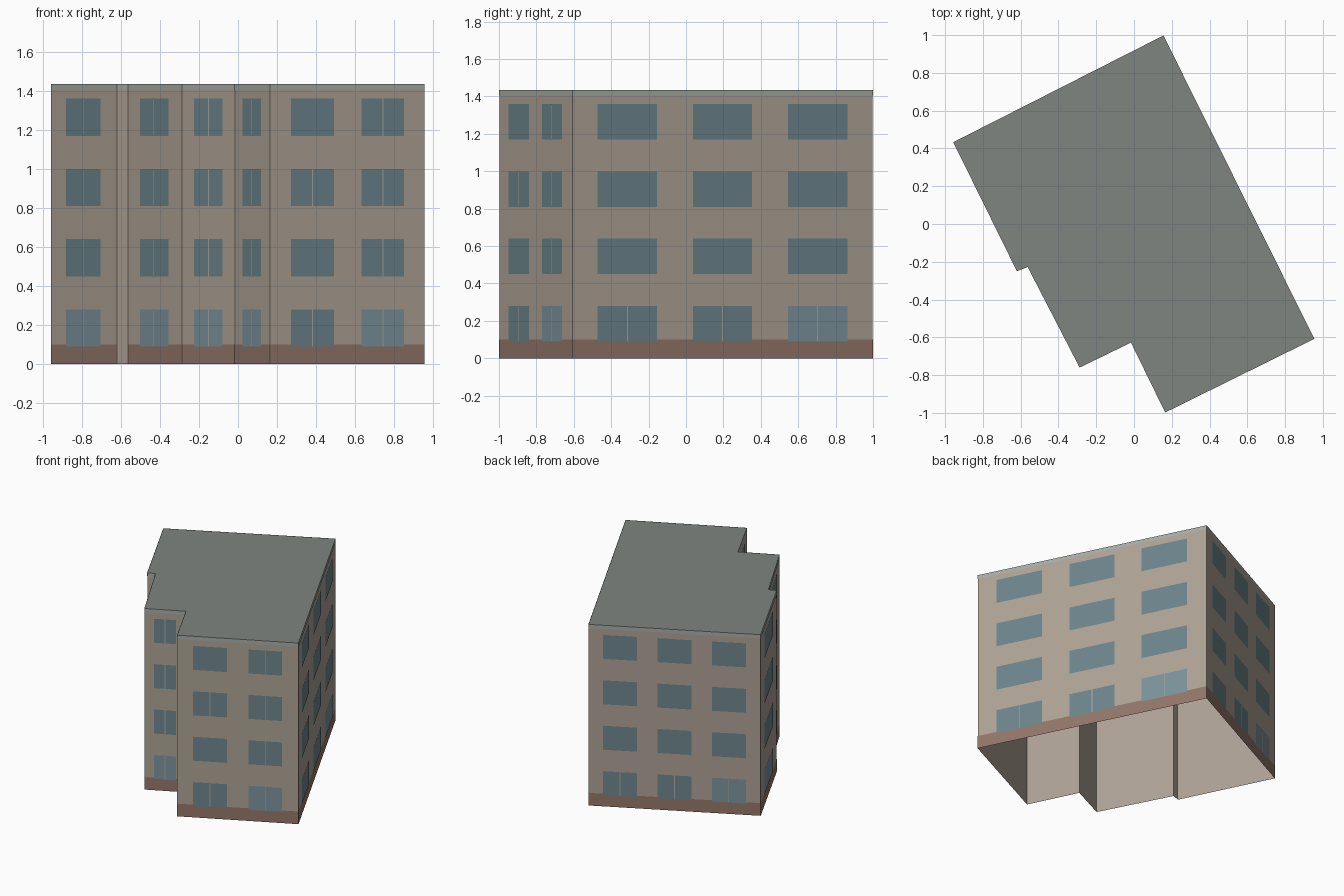
import bpy
from mathutils import Vector

if "Cube" in bpy.data.objects:
    bpy.data.objects.remove(bpy.data.objects["Cube"])

# Footprint, counter-clockwise seen from above
FOOT = [(-0.957, 0.433), (-0.62, -0.25), (-0.563, -0.228), (-0.288, -0.76),
        (-0.016, -0.628), (0.165, -0.998), (0.955, -0.608), (0.156, 0.998)]
TOP, TRIM, PLINTH = 1.435, 1.405, 0.10
WIN_Z, WIN_H, STOREY, FLOORS = 0.09, 0.19, 0.36, 4

# Window columns per wall, as fractions along it
ONE = [(0.23, 0.76)]
TWO = [(0.133, 0.411), (0.589, 0.867)]
THREE = [(0.083, 0.282), (0.401, 0.598), (0.717, 0.915)]
BAYS = [ONE, [], ONE, ONE, ONE, TWO, THREE, THREE]


def material(name, rgb):
    m = bpy.data.materials.new(name)
    m.diffuse_color = (*rgb, 1)
    m.use_nodes = True
    m.node_tree.nodes["Principled BSDF"].inputs["Base Color"].default_value = m.diffuse_color
    return m


def make(name, quads, mat):
    """One flat-faced object from a list of faces (each a list of points)."""
    verts, faces = [], []
    for q in quads:
        faces.append(list(range(len(verts), len(verts) + len(q))))
        verts += [tuple(p) for p in q]
    mesh = bpy.data.meshes.new(name)
    mesh.from_pydata(verts, [], faces)
    mesh.materials.append(mat)
    ob = bpy.data.objects.new(name, mesh)
    bpy.context.collection.objects.link(ob)
    return ob


def panel(i, u0, u1, z0, z1, lift):
    """Upright quad on wall i, lifted slightly off its face."""
    a, b = Vector((*FOOT[i], 0)), Vector((*FOOT[(i + 1) % len(FOOT)], 0))
    d = b - a
    out = Vector((d.y, -d.x, 0)).normalized() * lift
    p, q = a + d * u0 + out, a + d * u1 + out
    up0, up1 = Vector((0, 0, z0)), Vector((0, 0, z1))
    return [p + up0, q + up0, q + up1, p + up1]


wall = material("wall", (0.42, 0.36, 0.30))
brick = material("plinth", (0.29, 0.18, 0.14))
slate = material("roof", (0.21, 0.235, 0.22))
pale = material("trim", (0.39, 0.41, 0.38))
glass = material("glass", (0.15, 0.235, 0.26))
shop = material("ground_glass", (0.20, 0.29, 0.33))

N = range(len(FOOT))

# Wall shell (open underneath), roof, plinth band and top band
make("walls", [panel(i, 0, 1, 0, TOP, 0) for i in N], wall)
make("roof", [[(x, y, TOP) for x, y in FOOT]], slate)
make("plinth_band", [panel(i, 0, 1, 0, PLINTH, 0.0015) for i in N if BAYS[i]], brick)
make("roof_trim", [panel(i, 0, 1, TRIM, TOP, 0.0015) for i in N], pale)

# Windows on every storey; the last column on the ground floor is lighter
windows, doors, bars = [], [], []
for i in N:
    length = (Vector(FOOT[(i + 1) % len(FOOT)]) - Vector(FOOT[i])).length
    for c, (u0, u1) in enumerate(BAYS[i]):
        last = c == len(BAYS[i]) - 1
        for f in range(FLOORS):
            z0 = WIN_Z + f * STOREY
            group = doors if f == 0 and last else windows
            group.append(panel(i, u0, u1, z0, z0 + WIN_H, 0.003))
            narrow = BAYS[i] is ONE or (BAYS[i] is TWO and (last or f == 2))
            if f == 0 or narrow:
                mid, w = (u0 + u1) / 2, 0.003 / length
                bars.append(panel(i, mid - w, mid + w, z0, z0 + WIN_H, 0.004))

make("windows", windows, glass)
make("ground_windows", doors, shop)
make("window_bars", bars, pale)
